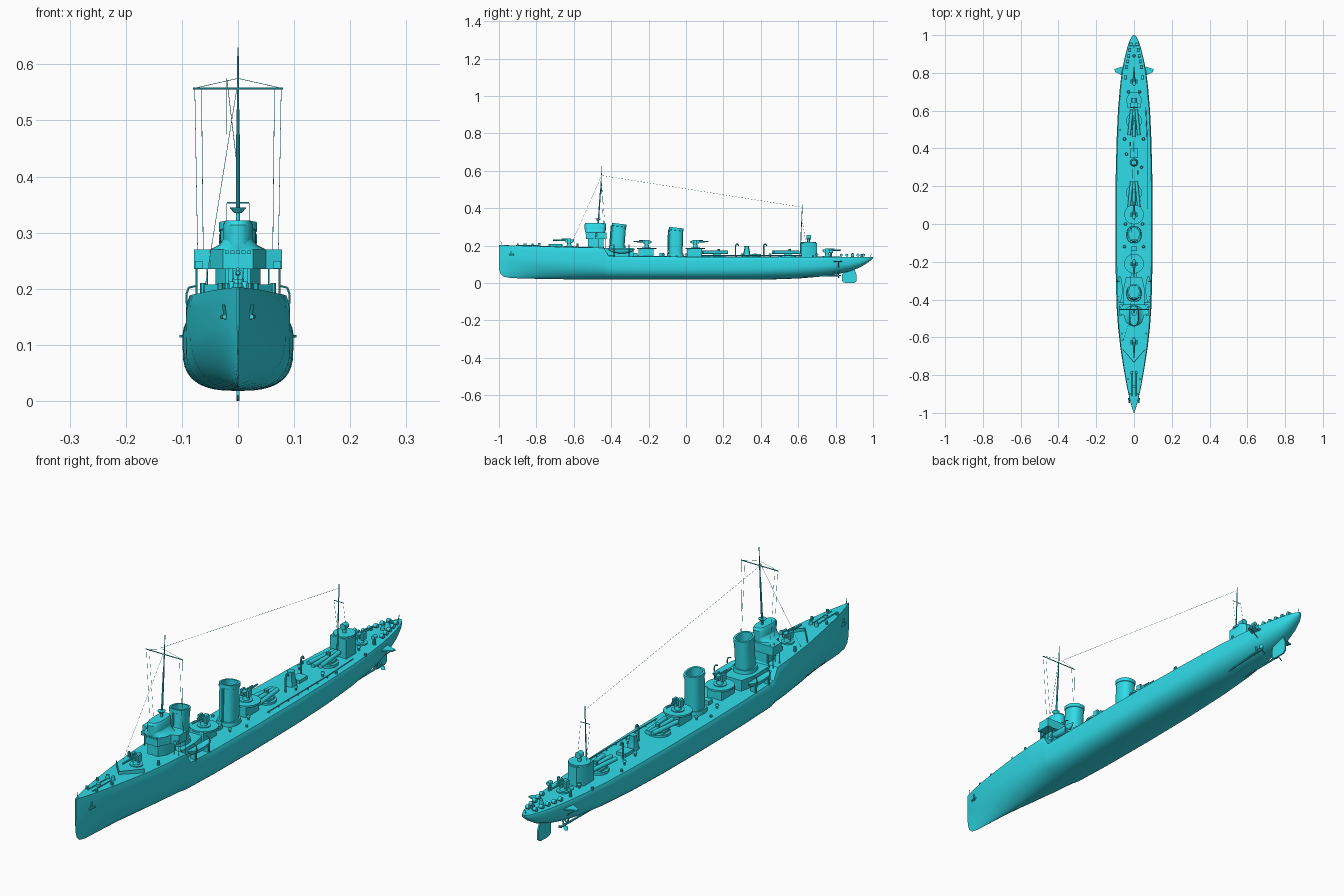
import bpy, bmesh
from math import sin, cos, pi, radians
from mathutils import Vector

paint = bpy.data.materials.new("cyan_paint")
paint.diffuse_color = (0.03, 0.72, 0.82, 1)

def make(name, bm, angle=35):
    bmesh.ops.recalc_face_normals(bm, faces=bm.faces)
    me = bpy.data.meshes.new(name)
    bm.to_mesh(me); bm.free()
    me.polygons.foreach_set("use_smooth", [True] * len(me.polygons))
    me.set_sharp_from_angle(angle=radians(angle))
    me.materials.append(paint)
    ob = bpy.data.objects.new(name, me)
    bpy.context.collection.objects.link(ob)
    return ob

def loft(name, rings, caps=True, angle=35):
    bm = bmesh.new()
    vs = [[bm.verts.new(p) for p in r] for r in rings]
    n = len(rings[0])
    for a, b in zip(vs, vs[1:]):
        for i in range(n):
            bm.faces.new((a[i], a[(i + 1) % n], b[(i + 1) % n], b[i]))
    if caps:
        bm.faces.new(vs[0]); bm.faces.new(vs[-1])
    return make(name, bm, angle)

def prism(name, outline, z0, z1):
    return loft(name, [[(x, y, z) for x, y in outline] for z in (z0, z1)])

def box(name, x0, x1, y0, y1, z0, z1):
    return prism(name, [(x0, y0), (x1, y0), (x1, y1), (x0, y1)], z0, z1)

def rod(name, p0, p1, r0, r1=None, seg=10):
    p0, p1 = Vector(p0), Vector(p1)
    r1 = r0 if r1 is None else r1
    q = (p1 - p0).to_track_quat('Z', 'Y')
    ring = lambda p, r: [p + q @ Vector((r * cos(2*pi*i/seg), r * sin(2*pi*i/seg), 0)) for i in range(seg)]
    return loft(name, [ring(p0, r0), ring(p1, r1)])

def drum(name, x, y, z0, z1, r0, r1=None, seg=20):
    return rod(name, (x, y, z0), (x, y, z1), r0, r1, seg)

def path(name, pts, r, seg=6):
    for a, b in zip(pts, pts[1:]):
        rod(name, a, b, r, seg=seg)

def oval(cx, cy, rx, ry, z, seg=28, slope=0, p=0.8):
    out = []
    for i in range(seg):
        c, s = cos(2*pi*i/seg), sin(2*pi*i/seg)
        x = rx * abs(c)**p * (1 if c > 0 else -1)
        y = ry * abs(s)**p * (1 if s > 0 else -1)
        out.append((cx + x, cy + y, z + slope * y))
    return out

# hull: stations of y, half beam, keel height, deck height, fullness
stations = [(-1, .0015, .075, .203, 1.6), (-.992, .004, .05, .203, 1.4), (-.975, .010, .034, .202, 1.3),
            (-.94, .020, .027, .201, 1.3), (-.87, .036, .024, .199, 1.4), (-.77, .054, .022, .196, 1.6),
            (-.65, .073, .02, .192, 1.9), (-.54, .085, .019, .19, 2.2), (-.44, .092, .018, .188, 2.4),
            (-.415, .093, .018, .145, 2.4), (-.25, .097, .018, .142, 2.6), (0, .0985, .018, .14, 2.7),
            (.25, .097, .018, .139, 2.6), (.45, .092, .019, .138, 2.4), (.6, .085, .024, .138, 2.2),
            (.72, .075, .034, .138, 2.1), (.8, .065, .045, .138, 2), (.87, .052, .061, .138, 2),
            (.93, .037, .083, .138, 2), (.97, .024, .107, .139, 2), (.992, .012, .124, .139, 2), (1, .004, .133, .14, 2)]
rings = []
for y, b, k, d, n in stations:
    zb = k + (d - k) * .6
    half = []
    for i in range(1, 11):
        t = pi / 2 * i / 10
        half.append((b * sin(t)**(2/n), zb - (zb - k) * cos(t)**(2/n)))
    half += [(b, zb + .6 * (d - zb)), (b * .985, d - .08 * (d - k)), (b * .94, d)]
    rings.append([(0, y, k)] + [(x, y, z) for x, z in half] + [(0, y, d + .04 * b)]
                 + [(-x, y, z) for x, z in reversed(half)])
loft("hull", rings, angle=40)

# stern gear: rudder, shafts, struts, propellers, guards
loft("rudder", [[(x, y, z) for y, z in [(.835, .01), (.845, .002), (.86, 0), (.9, .001), (.912, .01),
     (.912, .045), (.9, .075), (.85, .075), (.835, .045)]] for x in (-.003, .003)])
for s in (-1, 1):
    rod("shaft", (s*.035, .52, .032), (s*.042, .815, .04), .004)
    rod("shaft_strut", (s*.042, .79, .04), (s*.02, .79, .06), .003)
    rod("shaft_strut", (s*.042, .79, .04), (s*.052, .79, .08), .003)
    rod("propeller_hub", (s*.042, .805, .04), (s*.042, .828, .04), .006, .003)
    for a in range(3):
        t = a * 2*pi/3 + pi/2
        c = Vector((s*.042, .815, .04))
        u, w = Vector((cos(t), 0, sin(t))), Vector((-sin(t)*.007, .004, cos(t)*.007))
        loft("propeller_blade", [[c + u*.004 + w*.4 + o, c + u*.015 + w + o, c + u*.024 + o,
              c + u*.015 - w + o, c + u*.004 - w*.4 + o] for o in (Vector((0, 0, 0)), Vector((0, .0015, 0)))])
    prism("propeller_guard", [(s*.06, .785), (s*.1, .805), (s*.104, .82), (s*.06, .835)], .113, .118)
    rod("guard_brace", (s*.095, .815, .114), (s*.058, .815, .085), .002)

# bow fittings
for s in (-1, 1):
    rod("anchor_shank", (s*.026, -.935, .172), (s*.022, -.935, .145), .003)
    rod("anchor_fluke", (s*.024, -.947, .15), (s*.028, -.921, .15), .004)
    prism("breakwater", [(0, -.735), (s*.06, -.665), (s*.06, -.66), (0, -.729)], .19, .208)
    for y in (-.9, -.82, -.58):
        drum("bollard", s*(.012 + .25*(y + .95)**.9 * .5), y, .19, .21, .005, seg=10)
    rod("anchor_chain", (s*.01, -.91, .202), (s*.01, -.79, .2), .002)
    drum("capstan", s*.012, -.785, .195, .213, .008, .006, 12)
rod("jackstaff", (0, -.985, .2), (0, -.99, .225), .0012)
drum("forward_hatch", 0, -.86, .197, .21, .008, seg=12)

# bridge
prism("bridge_house", [(-.04, -.44), (-.04, -.49), (-.022, -.525), (.022, -.525), (.04, -.49), (.04, -.44)], .185, .24)
wing = [(-.078, -.425), (-.078, -.475), (-.05, -.485), (-.027, -.535), (.027, -.535), (.05, -.485), (.078, -.475), (.078, -.425)]
prism("bridge_wings", wing, .235, .27)
loft("bridge_fairing", [oval(0, -.485, .05, .052, .27), oval(0, -.485, .034, .054, .278), oval(0, -.485, .027, .055, .288)])
loft("wheelhouse", [oval(0, -.485, .027, .056, .28), oval(0, -.485, .027, .058, .314), oval(0, -.485, .022, .052, .322)])
for i in range(-2, 3):
    box("bridge_window", i*.01 - .0035, i*.01 + .0035, -.538, -.53, .262, .268)
for s in (-1, 1):
    for y in (-.43, -.47):
        rod("wing_post", (s*.074, y, .185), (s*.074, y, .237), .0018, seg=6)
        rod("inner_post", (s*.055, y, .185), (s*.055, y, .237), .0014, seg=6)
    box("signal_box", s*.07 - .007, s*.07 + .007, -.487, -.47, .236, .25)
drum("lookout_column", 0, -.47, .315, .335, .004)
drum("lookout_dish", 0, -.47, .335, .345, .007, .015)

# midships deckhouse and funnels
prism("forward_deckhouse", [(-.055, -.445), (.055, -.445), (.055, -.34), (.042, -.28), (-.042, -.28), (-.055, -.34)], .138, .186)
def funnel(name, y, z0, z1, rx, ry, rake):
    loft(name, [oval(0, y, rx, ry, z0), oval(0, y + rake, rx, ry, z1 - .015, slope=-.12),
                oval(0, y + rake, rx + .002, ry + .002, z1 - .014, slope=-.12),
                oval(0, y + rake*1.1, rx + .002, ry + .002, z1, slope=-.12),
                oval(0, y + rake*1.1, rx*.82, ry*.86, z1, slope=-.12), oval(0, y + rake, rx*.82, ry*.86, z1 - .05)])
    loft(name + "_base", [oval(0, y, rx + .008, ry + .008, z0), oval(0, y, rx + .006, ry + .006, z0 + .02)])
    rod("steam_pipe", (0, y - ry - .004, z0), (0, y + rake - ry - .004, z1 - .01), .004)
funnel("forward_funnel", -.367, .18, .317, .032, .037, .009)
funnel("aft_funnel", -.056, .138, .296, .032, .037, .004)

# guns on round platforms; direction d is -1 forward, +1 aft
def gun(y, z, d, length=.085):
    drum("gun_pedestal", 0, y, z, z + .026, .014, .009)
    drum("gun_ring", 0, y, z, z + .005, .024)
    box("gun_breech", -.008, .008, y - .02, y + .02, z + .024, z + .04)
    rod("gun_barrel", (0, y - d*.025, z + .034), (0, y + d*length, z + .036), .0055, .0035)
    rod("recoil_cylinder", (0, y, z + .042), (0, y + d*.04, z + .042), .003)
    for s in (-1, 1):
        box("gun_sight", s*.014 - .004, s*.014 + .004, y - .012, y + .01, z + .018, z + .044)
gun(-.625, .193, -1)
for name, y, d in (("second", -.21, -1), ("third", .05, 1)):
    box(name + "_gun_house", -.03, .03, y - .045, y + .035, .138, .184)
    drum(name + "_gun_platform", 0, y, .181, .188, .052, seg=28)
    gun(y, .186, d, .07)
gun(.755, .14, 1, .075)

# triple torpedo mounts
for y in (.165, .545):
    drum("torpedo_turntable", 0, y, .138, .15, .042, seg=28)
    box("torpedo_frame", -.03, .03, y - .02, y + .02, .15, .157)
    for i in (-1, 0, 1):
        rod("torpedo_tube", (i*.012, y + .06, .164), (i*.026, y - .085 + abs(i)*.01, .164), .0085, seg=12)
    drum("torpedo_seat", 0, y + .01, .165, .182, .008, seg=10)

# vents, skylights and deck gear
for x, y in ((.02, .265), (-.02, .415)):
    path("tall_vent", [(x, y, .138), (x, y, .198), (x, y + .004, .207), (x, y + .012, .208), (x, y + .017, .198)], .0035, 8)
loft("machinery_casing", [oval(0, .325, .022, .022, .138, 8), oval(0, .325, .012, .012, .19, 8), oval(0, .325, .014, .014, .197, 8)])
box("engine_skylight", -.02, .02, .35, .4, .138, .154)
for x, y in ((.05, -.12), (-.05, -.12), (.045, .0), (-.045, .0), (.04, .3), (-.04, .37), (.05, .45), (-.05, .45), (.03, .7), (-.03, .7)):
    drum("mushroom_vent", x, y, .138, .153, .004, seg=8)
    drum("vent_cap", x, y, .153, .159, .008, .005, 12)
for y in (-.27, -.13):
    box("deck_locker", -.015, .015, y - .012, y + .012, .138, .16)
path("deck_rail", [(.07, .08, .147), (.07, .45, .147), (.062, .62, .147)], .002)
for i in range(7):
    drum("rail_post", .07, .09 + i*.06, .136, .147, .002, seg=6)

# ship's boats with davits
for s in (-1, 1):
    br = []
    for i in range(9):
        t = -1 + i / 4
        w = .002 + .013 * (1 - t*t)**.6
        br.append([(s*.076 + w*cos(a), -.345 + .07*t, .178 + .006*t*t - (.004 + 1.1*w)*sin(a))
                   for a in [pi*j/8 for j in range(9)]])
    loft("boat", br)
    for y in (-.385, -.305):
        path("davit", [(s*.09, y, .138), (s*.092, y, .19), (s*.088, y, .202), (s*.076, y, .205)], .002)
        box("boat_chock", s*.076 - .01, s*.076 + .01, y - .003, y + .003, .138, .17)

# aft deckhouse
prism("aft_deckhouse", [(-.035, .615), (.035, .615), (.035, .675), (.018, .7), (-.018, .7), (-.035, .675)], .137, .215)
drum("aft_platform", 0, .655, .212, .22, .04, seg=24)
drum("searchlight_stand", 0, .655, .22, .236, .007)
rod("searchlight", (0, .643, .245), (0, .667, .245), .012, seg=16)

# depth charges and quarterdeck fittings
for s in (-1, 1):
    for i in range(5):
        y = .83 + i*.03
        x = s*(.04 - i*.006)
        rod("depth_charge", (x - .007, y, .149), (x + .007, y, .149), .008, seg=12)
    drum("charge_thrower", s*.045, .775, .138, .165, .006, seg=10)
    rod("thrower_charge", (s*.045, .765, .168), (s*.045, .785, .168), .008, seg=12)
    for y in (.5, .68, -.05):
        drum("side_bollard", s*.073, y, .134, .148, .005, seg=8)
drum("stern_capstan", 0, .89, .138, .16, .008, .006, 12)
drum("stern_vent", 0, .94, .138, .155, .006, seg=10)
rod("ensign_staff", (0, .985, .138), (0, .992, .16), .0012)

# masts and yards
rod("foremast", (0, -.478, .19), (0, -.457, .5), .0045, .003)
rod("fore_topmast", (0, -.457, .49), (0, -.449, .63), .0025, .0012)
rod("fore_yard", (-.08, -.453, .557), (.08, -.453, .557), .0018)
rod("mainmast", (0, .61, .138), (0, .622, .42), .003, .0015)
rod("main_yard", (-.02, .619, .353), (.02, .619, .353), .0014)

# rigging wires
w = .0005
rod("aerial_wire", (-.02, -.452, .575), (0, .622, .405), w, seg=4)
rod("forestay", (0, -.453, .57), (-.06, -.62, .195), w, seg=4)
rod("short_halyard", (-.021, -.453, .57), (-.021, -.453, .475), w, seg=4)
for s in (-1, 1):
    rod("halyard", (s*.077, -.453, .557), (s*.072, -.44, .27), w, seg=4)
    rod("yard_lift", (s*.08, -.453, .557), (0, -.452, .575), w, seg=4)
    rod("shroud", (s*.065, -.453, .557), (s*.062, -.43, .27), w, seg=4)
    rod("main_halyard", (s*.02, .619, .353), (s*.02, .64, .22), w, seg=4)
